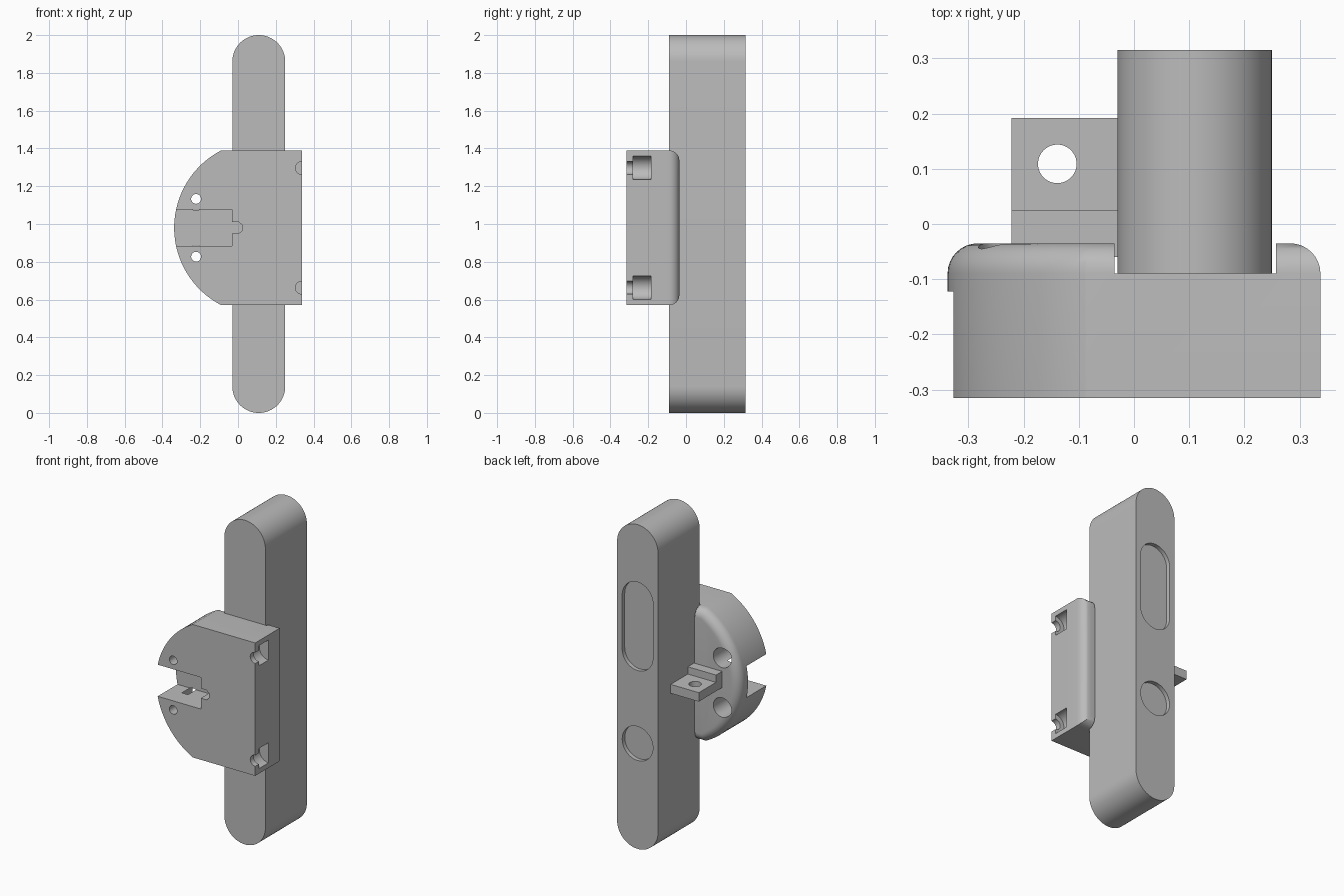
import bpy, bmesh, math
from mathutils import Vector

if "Cube" in bpy.data.objects:
    bpy.data.objects.remove(bpy.data.objects["Cube"])

grey = bpy.data.materials.new("grey")
grey.diffuse_color = (0.5, 0.5, 0.5, 1)
grey.use_nodes = True
grey.node_tree.nodes["Principled BSDF"].inputs["Base Color"].default_value = grey.diffuse_color


def prism(name, pts, lo, hi, axis='Y', bevel=0.0):
    """Extrude a profile: (x, z) along Y, or (x, y) along Z. Bevel rounds the hi rim."""
    place = (lambda a, b, c: (a, c, b)) if axis == 'Y' else (lambda a, b, c: (a, b, c))
    bm = bmesh.new()
    low = [bm.verts.new(place(a, b, lo)) for a, b in pts]
    high = [bm.verts.new(place(a, b, hi)) for a, b in pts]
    n = len(pts)
    bm.faces.new(low)
    cap = bm.faces.new(high)
    for i in range(n):
        j = (i + 1) % n
        bm.faces.new((low[i], low[j], high[j], high[i]))
    bmesh.ops.recalc_face_normals(bm, faces=bm.faces)
    if bevel:
        bmesh.ops.bevel(bm, geom=list(cap.edges), offset=bevel, segments=8,
                        profile=0.5, affect='EDGES', clamp_overlap=False)
    me = bpy.data.meshes.new(name)
    bm.to_mesh(me)
    bm.free()
    me.materials.append(grey)
    ob = bpy.data.objects.new(name, me)
    bpy.context.collection.objects.link(ob)
    return ob


def rect(x0, x1, z0, z1):
    return [(x0, z0), (x1, z0), (x1, z1), (x0, z1)]


def arc(cx, cz, r, a0, a1, n):
    return [(cx + r * math.cos(math.radians(a0 + (a1 - a0) * i / n)),
             cz + r * math.sin(math.radians(a0 + (a1 - a0) * i / n))) for i in range(n + 1)]


def circle(cx, cz, r, n=40):
    return arc(cx, cz, r, 0, 360, n)[:-1]


def stadium(cx, z0, z1, r, n=32):
    return arc(cx, z1 - r, r, 0, 180, n) + arc(cx, z0 + r, r, 180, 360, n)


def cut(target, cutters):
    """Subtract each cutter, bake the result, and drop the cutters."""
    for c in cutters:
        c.hide_render = True
        m = target.modifiers.new("cut", 'BOOLEAN')
        m.operation, m.solver, m.object = 'DIFFERENCE', 'EXACT', c
    bpy.context.view_layer.update()
    dg = bpy.context.evaluated_depsgraph_get()
    me = bpy.data.meshes.new_from_object(target.evaluated_get(dg))
    target.modifiers.clear()
    target.data = me
    for c in cutters:
        bpy.data.objects.remove(c)


MID = 0.98

# Long rounded bar with shallow finger recesses in its back face
bar = prism("handle_bar", stadium(0.11, 0, 2, 0.14), -0.09, 0.315)
cut(bar, [prism("long_recess", stadium(0.11, 1.10, 1.645, 0.105), 0.29, 0.4),
          prism("round_recess", circle(0.11, 0.65, 0.105), 0.29, 0.4)])

# Half-round housing with rounded back rim
R, H = 0.461, 0.41
cx = -0.338 + R
half = math.degrees(math.asin(H / R))
outline = arc(cx, MID, R, 180 - half, 180 + half, 48) + [(0.338, MID - H), (0.338, MID + H)]
housing = prism("housing", outline, -0.315, -0.035, bevel=0.055)

# Channel for the bar, front slot and its small round-ended notch
cutters = [
    prism("bar_channel", rect(-0.035, 0.257, 0.4, 1.6), -0.09, 0.1),
    prism("front_slot", rect(-0.5, -0.033, MID - 0.097, MID + 0.098), -0.4, -0.122),
    prism("slot_notch", [(-0.05, MID - 0.03), (0.005, MID - 0.03), (0.022, MID - 0.015),
                         (0.022, MID + 0.015), (0.005, MID + 0.03), (-0.05, MID + 0.03)],
          -0.41, -0.125),
]
# Mirrored screw holes with counterbores, and stepped pockets in the side
for s in (-1, 1):
    z = MID + s * 0.153
    cutters.append(prism("screw_hole", circle(-0.222, z, 0.026), -0.4, 0.1))
    cutters.append(prism("counterbore", circle(-0.222, z, 0.06), -0.2, 0.11))
    z = MID + s * 0.317
    cutters.append(prism("pocket_neck", circle(0.338, z, 0.034), -0.4, -0.25))
    cutters.append(prism("pocket", circle(0.338, z, 0.062), -0.28, -0.185))
cut(housing, cutters)

# Stepped tab behind the housing with a vertical hole
tab_root = prism("tab_root", rect(-0.222, -0.02, -0.06, 0.025), 0.95, 1.05, axis='Z')
tab = prism("tab_plate", rect(-0.222, -0.02, 0.0, 0.192), 0.95, 1.005, axis='Z')
cut(tab, [prism("tab_hole", circle(-0.139, 0.109, 0.035), 0.8, 1.2, axis='Z')])

# Smooth the curved surfaces, keep edges sharp
for ob in (bar, housing, tab, tab_root):
    bpy.ops.object.select_all(action='DESELECT')
    ob.select_set(True)
    bpy.context.view_layer.objects.active = ob
    bpy.ops.object.shade_smooth_by_angle(angle=math.radians(25))
